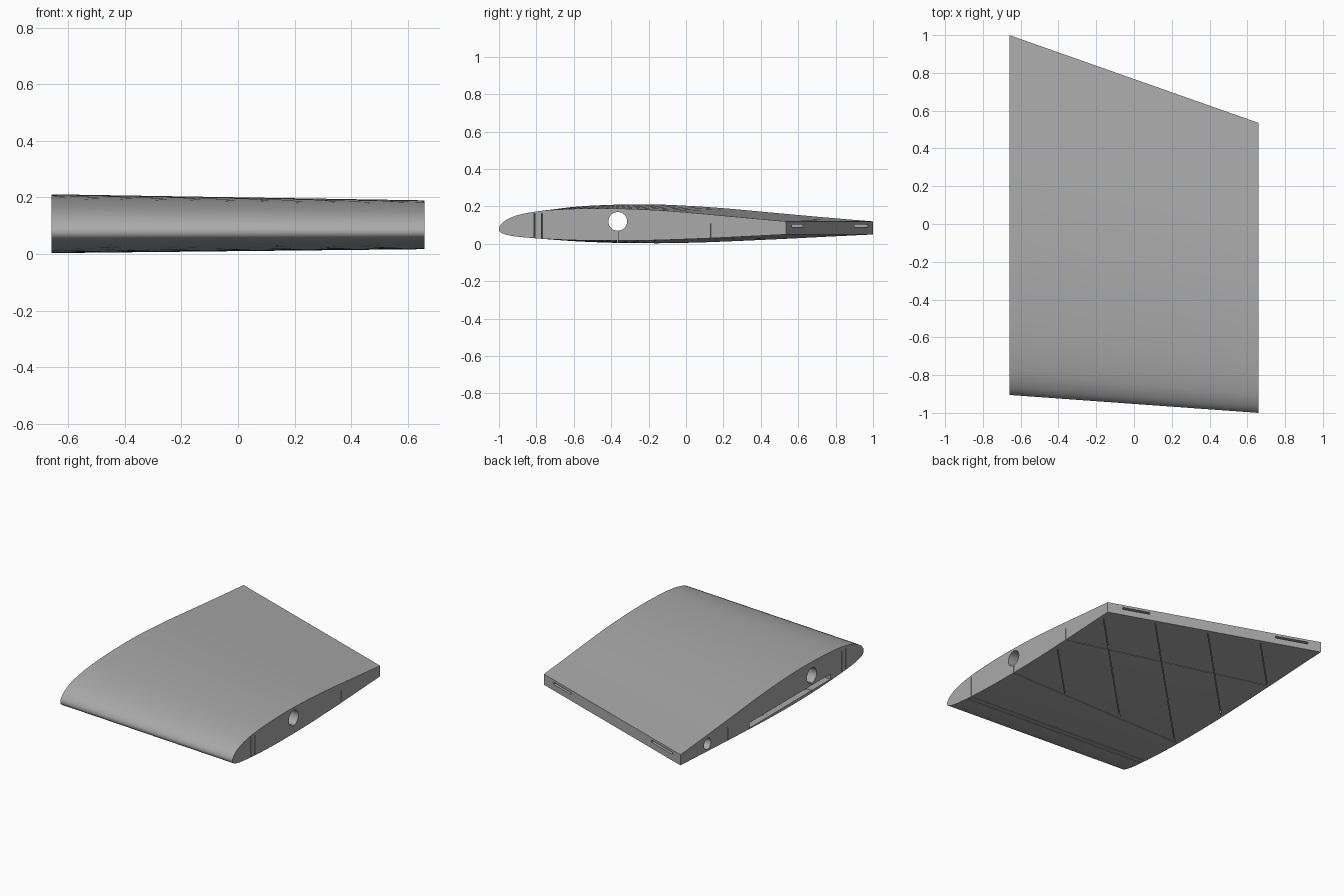
import bpy, bmesh, math
from mathutils import Vector, Matrix

if "Cube" in bpy.data.objects:
    bpy.data.objects.remove(bpy.data.objects["Cube"])

SPAN = 0.66          # half span
MID = 0.085          # height of the trailing edge centre

grey = bpy.data.materials.new("grey plastic")
grey.diffuse_color = (0.40, 0.40, 0.40, 1)
grey.use_nodes = True
grey.node_tree.nodes["Principled BSDF"].inputs["Base Color"].default_value = grey.diffuse_color


def smooth_path(pts, steps):
    """Catmull-Rom curve through the points."""
    p = [Vector(q) for q in pts]
    p = [2 * p[0] - p[1]] + p + [2 * p[-1] - p[-2]]
    out = []
    for i in range(1, len(p) - 2):
        a, b, c, d = p[i - 1:i + 3]
        for k in range(steps):
            u = k / steps
            out.append(0.5 * (2 * b + (c - a) * u + (2 * a - 5 * b + 4 * c - d) * u ** 2
                              + (3 * b - a - 3 * c + d) * u ** 3))
    return out + [p[-2]]


def finish(bm, name):
    bmesh.ops.recalc_face_normals(bm, faces=bm.faces)
    me = bpy.data.meshes.new(name)
    bm.to_mesh(me)
    bm.free()
    ob = bpy.data.objects.new(name, me)
    bpy.context.collection.objects.link(ob)
    me.materials.append(grey)
    return ob


# Aerofoil: chord fraction and height, upper skin then lower skin
upper = [(1, .12), (.87, .138), (.75, .155), (.6, .175), (.5, .184), (.4, .189), (.3, .189),
         (.2, .183), (.125, .172), (.06, .151), (.025, .127), (.006, .102)]
lower = [(.006, .061), (.025, .049), (.06, .039), (.125, .030), (.2, .023), (.3, .018),
         (.4, .017), (.5, .018), (.6, .022), (.75, .031), (.87, .040), (1, .05)]
section = smooth_path(upper + [(0, .079)] + lower, 3)


def ring(bm, x, front, back, swell):
    verts = []
    for t, z in section:
        k = 1 + swell * min(1, (1 - t) / 0.6)
        verts.append(bm.verts.new((x, front + t * (back - front), MID + (z - MID) * k)))
    return verts


# Wing panel lofted from the wide root to the narrow tip
bm = bmesh.new()
root = ring(bm, -SPAN, -0.905, 1.0, 0.205)
tip = ring(bm, SPAN, -1.0, 0.535, 0.0)
n = len(root)
for i in range(n):
    j = (i + 1) % n
    bm.faces.new((root[i], root[j], tip[j], tip[i]))
bm.faces.new(root)
bm.faces.new(tip)
wing = finish(bm, "wing_panel")

cutters = []


def bar(name, a, b, z0, z1, width):
    """Upright box cutter running from a to b in plan."""
    a, b = Vector(a), Vector(b)
    d = b - a
    bm = bmesh.new()
    bmesh.ops.create_cube(bm, size=1)
    bmesh.ops.scale(bm, vec=(d.length, width, z1 - z0), verts=bm.verts)
    m = (Matrix.Translation(((a.x + b.x) / 2, (a.y + b.y) / 2, (z0 + z1) / 2))
         @ Matrix.Rotation(math.atan2(d.y, d.x), 4, 'Z'))
    bmesh.ops.transform(bm, matrix=m, verts=bm.verts)
    cutters.append(finish(bm, name))


def bore(name, x0, x1, y, z, r):
    """Round cutter along the span."""
    bm = bmesh.new()
    bmesh.ops.create_cone(bm, cap_ends=True, segments=40, radius1=r, radius2=r, depth=x1 - x0)
    m = Matrix.Translation(((x0 + x1) / 2, y, z)) @ Matrix.Rotation(math.pi / 2, 4, 'Y')
    bmesh.ops.transform(bm, matrix=m, verts=bm.verts)
    cutters.append(finish(bm, name))


def trailing(x):
    return 1 - 0.465 * (x + SPAN) / (2 * SPAN)


# Spar tube through the panel, and a pin hole in the root
bore("spar_bore", -0.8, 0.8, -0.365, 0.12, 0.05)
bore("pin_bore", -0.8, -0.5, 0.72, 0.085, 0.036)
# Wiring pocket low in the root face
bar("root_pocket", (-0.8, -0.14), (-0.56, -0.14), 0.022, 0.056, 0.84)
# Hinge slots in the trailing edge
for x0, x1 in ((-0.59, -0.39), (0.39, 0.56)):
    inset = Vector((0, -0.03))
    bar("hinge_slot", Vector((x0, trailing(x0))) + inset, Vector((x1, trailing(x1))) + inset,
        0.09, 0.104, 0.12)
# Hairline stiffening slits from below: spanwise, then diagonal
T = 0.004
bar("spar_slit", (-0.7, -0.365), (0.7, -0.365), -0.05, 0.1, T)
bar("rear_slit", (-0.7, 0.52), (0.7, 0.121), -0.05, 0.11, T)
for y in (-0.81, -0.77):
    bar("front_slit", (-0.7, y + 0.095), (0.7, y - 0.003), -0.05, 0.163, T)
for k in range(5):
    c = -0.61 + 0.44 * k
    # end short of the trailing edge or the tip
    x_end = min(0.63, (0.7375 - c) / 1.352)
    if k == 0:
        x_end = 0.63
    x_start = max(-0.64, -0.36 - c)
    bar("diagonal_slit", (x_start, x_start + c), (x_end, x_end + c), -0.05, 0.08, T)

# Cut everything out of the panel
for c in cutters:
    mod = wing.modifiers.new(c.name, 'BOOLEAN')
    mod.object = c
    mod.operation = 'DIFFERENCE'
    mod.solver = 'EXACT'
bpy.context.view_layer.objects.active = wing
wing.select_set(True)
for mod in list(wing.modifiers):
    bpy.ops.object.modifier_apply(modifier=mod.name)
for c in cutters:
    bpy.data.objects.remove(c, do_unlink=True)
bpy.ops.object.shade_smooth_by_angle(angle=math.radians(30))
